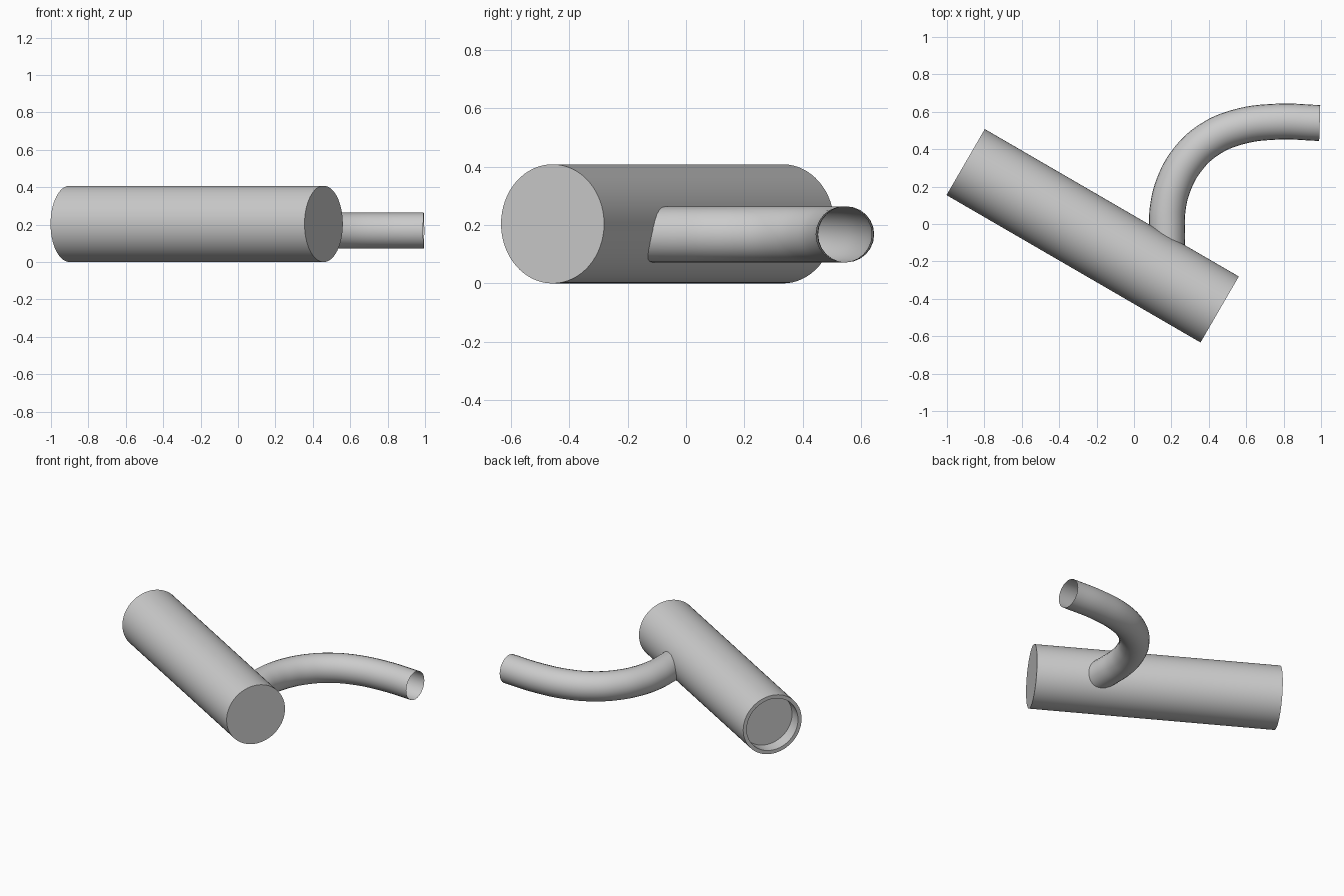
import bpy
import bmesh
import math
from mathutils import Matrix, Vector

default = bpy.data.objects.get("Cube")
if default:
    bpy.data.objects.remove(default, do_unlink=True)

# One plain grey for the whole model
grey = bpy.data.materials.new("light grey")
grey.use_nodes = True
colour = (0.6, 0.6, 0.6, 1)
grey.diffuse_color = colour
grey.node_tree.nodes["Principled BSDF"].inputs["Base Color"].default_value = colour


def add_part(name, mesh):
    part = bpy.data.objects.new(name, mesh)
    bpy.context.collection.objects.link(part)
    mesh.materials.clear()
    mesh.materials.append(grey)
    bpy.ops.object.select_all(action="DESELECT")
    part.select_set(True)
    bpy.context.view_layer.objects.active = part
    bpy.ops.object.shade_smooth_by_angle(angle=math.radians(35))
    return part


# Main cylinder: closed at the front end, shallow round recess at the back end
radius, rim, recess = 0.204, 0.025, 0.09
back = Vector((-0.9, 0.331, radius))
front = Vector((0.458, -0.457, radius))
axis = front - back

bm = bmesh.new()
bmesh.ops.create_cone(bm, cap_ends=True, segments=64, radius1=radius,
                      radius2=radius, depth=axis.length)
back_cap = min(bm.faces, key=lambda f: f.calc_center_median().z)
bmesh.ops.inset_region(bm, faces=[back_cap], thickness=rim)
ring = back_cap.edges[:]
# Extrude the inset disc inward to form the recess wall and floor
floor = bmesh.ops.extrude_discrete_faces(bm, faces=[back_cap])["faces"][0]
bmesh.ops.translate(bm, verts=floor.verts[:], vec=(0, 0, recess))
turn = axis.to_track_quat("Z", "Y").to_matrix().to_4x4()
bm.transform(Matrix.Translation((back + front) / 2) @ turn)
bmesh.ops.recalc_face_normals(bm, faces=bm.faces[:])
body_mesh = bpy.data.meshes.new("main_cylinder")
bm.to_mesh(body_mesh)
bm.free()
add_part("main_cylinder", body_mesh)

# Bent open pipe, rooted inside the main cylinder
path = [(0.177, -0.16), (0.176, -0.04), (0.18, 0.08), (0.212, 0.21),
        (0.287, 0.345), (0.40, 0.45), (0.55, 0.517), (0.76, 0.547),
        (0.993, 0.54)]
curve = bpy.data.curves.new("pipe_path", "CURVE")
curve.dimensions = "3D"
curve.bevel_depth = 0.096
curve.bevel_resolution = 10
curve.resolution_u = 6
spline = curve.splines.new("BEZIER")
spline.bezier_points.add(len(path) - 1)
for point, (x, y) in zip(spline.bezier_points, path):
    point.co = (x, y, 0.168)
    point.handle_left_type = point.handle_right_type = "AUTO"

# Turn the swept path into a plain mesh and drop the helper
helper = bpy.data.objects.new("pipe_path", curve)
bpy.context.collection.objects.link(helper)
bpy.context.view_layer.update()
graph = bpy.context.evaluated_depsgraph_get()
pipe_mesh = bpy.data.meshes.new_from_object(helper.evaluated_get(graph))
bpy.data.objects.remove(helper, do_unlink=True)
add_part("bent_pipe", pipe_mesh)
